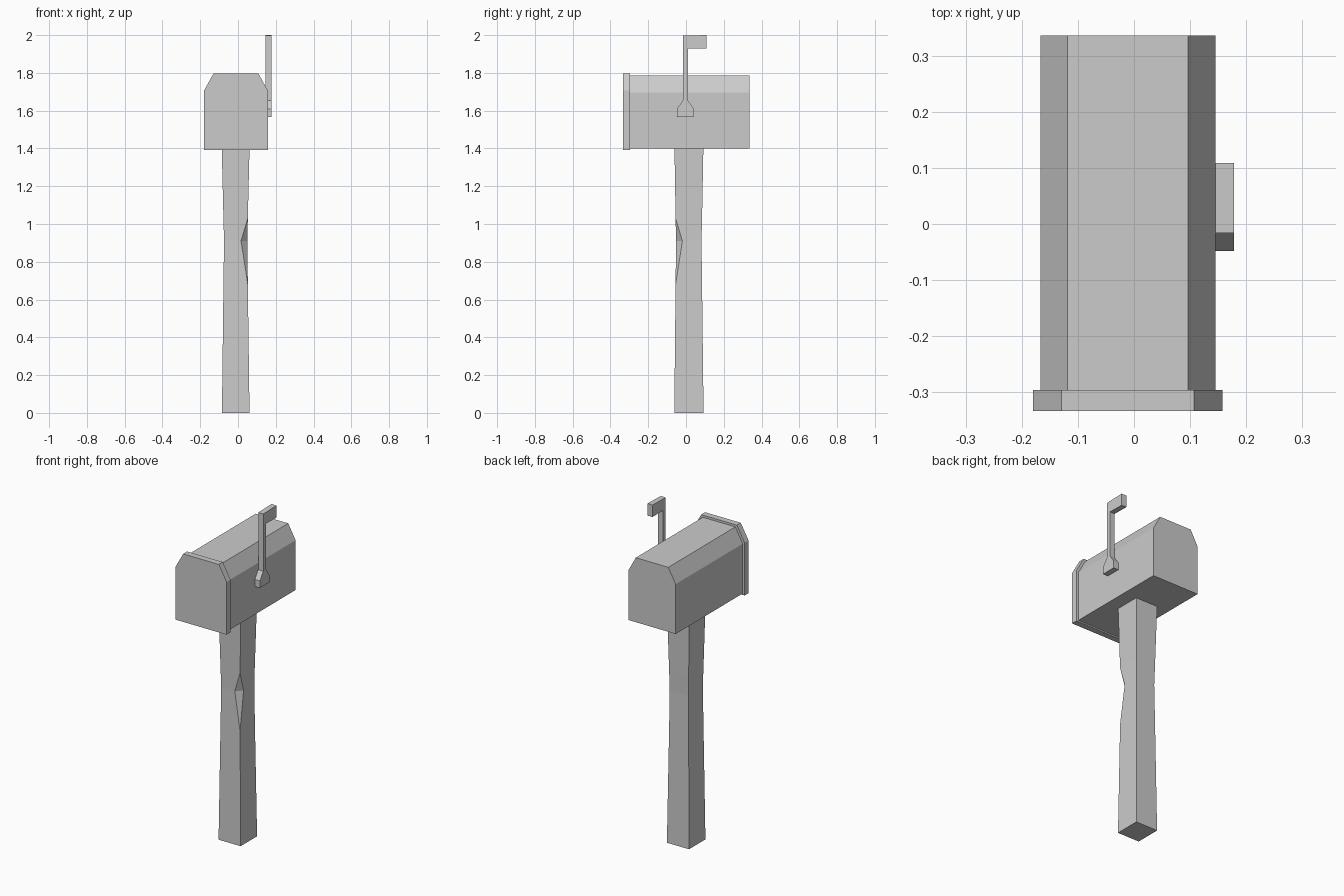
import bpy, bmesh

if "Cube" in bpy.data.objects:
    bpy.data.objects.remove(bpy.data.objects["Cube"])


def finish(name, bm):
    bmesh.ops.remove_doubles(bm, verts=bm.verts, dist=1e-5)
    bmesh.ops.recalc_face_normals(bm, faces=bm.faces)
    mesh = bpy.data.meshes.new(name)
    bm.to_mesh(mesh)
    bm.free()
    obj = bpy.data.objects.new(name, mesh)
    bpy.context.collection.objects.link(obj)
    return obj


def extrude(name, profile, vec):
    """Solid from a closed 3D outline pushed along vec."""
    bm = bmesh.new()
    face = bm.faces.new([bm.verts.new(p) for p in profile])
    res = bmesh.ops.extrude_face_region(bm, geom=[face], use_keep_orig=True)
    moved = [v for v in res["geom"] if isinstance(v, bmesh.types.BMVert)]
    bmesh.ops.translate(bm, verts=moved, vec=vec)
    return finish(name, bm)


def box_profile(half, half_top, z0, shoulder, z1, y, cx=-0.011):
    right = [(half, z0), (half, shoulder), (half_top, z1)]
    left = [(-x, z) for x, z in reversed(right)]
    return [(cx + x, y, z) for x, z in right + left]


# Mailbox body and its slightly larger front door
extrude("box_body", box_profile(0.156, 0.1075, 1.40, 1.697, 1.785, -0.296), (0, 0.632, 0))
extrude("box_door", box_profile(0.169, 0.118, 1.392, 1.706, 1.798, -0.333), (0, 0.037, 0))

# Signal flag with stem and flared base, one outline in the YZ plane
flag = [(-0.048, 1.567), (0.041, 1.567), (0.041, 1.61), (0.01, 1.655),
        (0.01, 1.93), (0.109, 1.928), (0.109, 2.0), (-0.016, 1.997),
        (-0.016, 1.655), (-0.048, 1.61)]
extrude("signal_flag", [(0.145, y, z) for y, z in flag], (0.033, 0, 0))

# Post: rings of z, x range, y range and depth of the notch in the front right corner
rings = [(0.0, -0.085, 0.061, -0.062, 0.093, 0),
         (0.68, -0.077, 0.052, -0.055, 0.085, 0),
         (0.91, -0.074, 0.050, -0.053, 0.082, 0.034),
         (1.03, -0.077, 0.052, -0.055, 0.085, 0),
         (1.40, -0.086, 0.061, -0.061, 0.092, 0)]
bm = bmesh.new()
loops = []
for z, x0, x1, y0, y1, n in rings:
    pts = [(x0, y0), (x1 - n, y0), (x1, y0 + n), (x1, y1), (x0, y1)]
    loops.append([bm.verts.new((x, y, z)) for x, y in pts])
for a, b in zip(loops, loops[1:]):
    for i in range(5):
        j = (i + 1) % 5
        bm.faces.new((a[i], a[j], b[j], b[i]))
bm.faces.new(loops[0])
bm.faces.new(loops[-1])
finish("post", bm)
